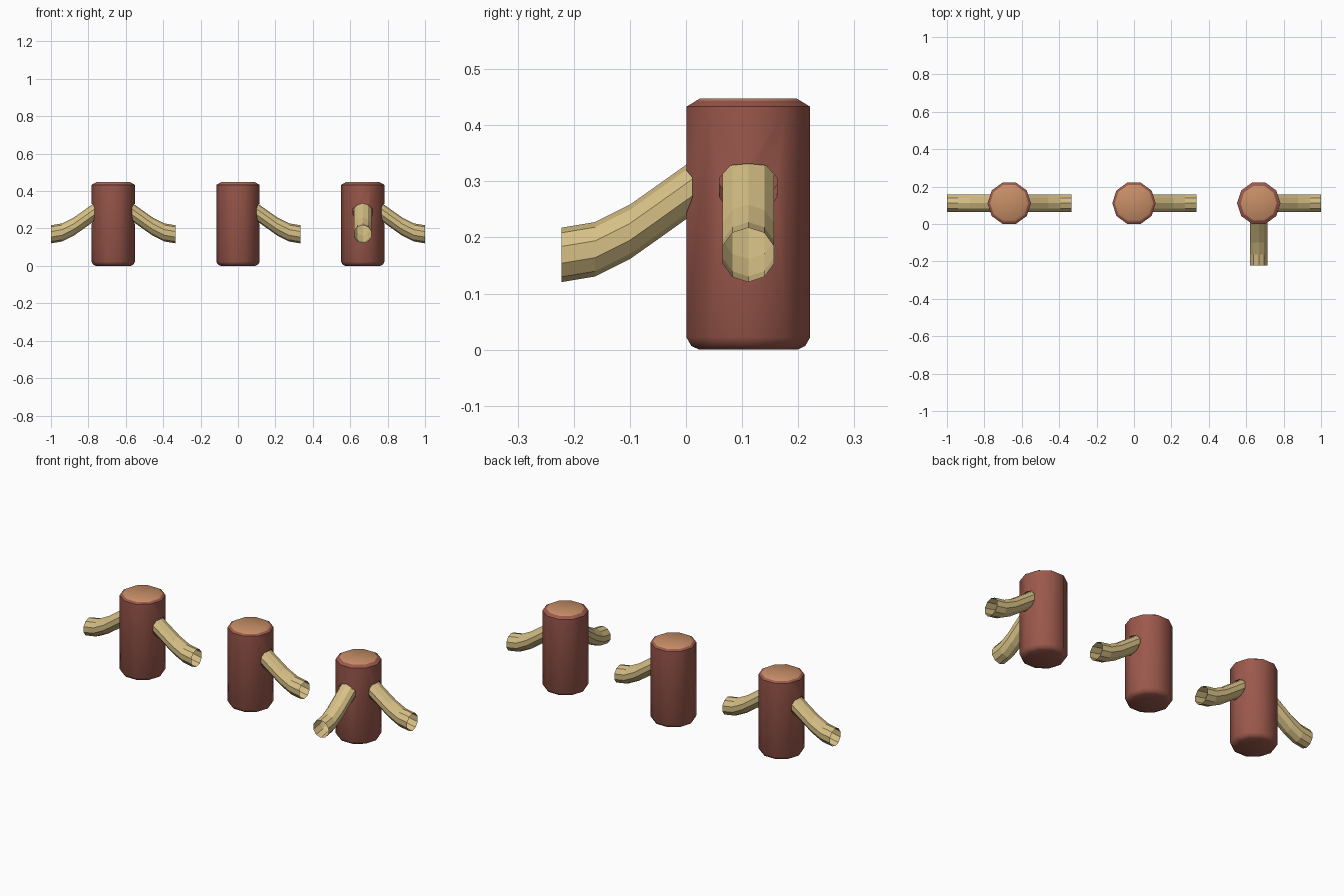
import bpy, bmesh, math
from mathutils import Matrix, Vector

cube = bpy.data.objects.get("Cube")
if cube:
    bpy.data.objects.remove(cube, do_unlink=True)

SIDES = 10
ROW_Y = 0.111


def make_material(name, rgb):
    mat = bpy.data.materials.new(name)
    mat.use_nodes = True
    mat.diffuse_color = (*rgb, 1)
    mat.node_tree.nodes["Principled BSDF"].inputs["Base Color"].default_value = (*rgb, 1)
    return mat


bark = make_material("red brown bark", (0.33, 0.098, 0.072))
cut_wood = make_material("orange cut wood", (0.57, 0.27, 0.135))
branch_wood = make_material("pale tan wood", (0.68, 0.53, 0.24))


def skin_rings(name, rings, mats, capped):
    """Bridge rings of points into a tube, optionally closing both ends."""
    bm = bmesh.new()
    loops = [[bm.verts.new(p) for p in ring] for ring in rings]
    for a, b in zip(loops, loops[1:]):
        for i in range(SIDES):
            j = (i + 1) % SIDES
            bm.faces.new((a[i], a[j], b[j], b[i]))
    if capped:
        bm.faces.new(loops[0][::-1])
        bm.faces.new(loops[-1])
    bmesh.ops.recalc_face_normals(bm, faces=bm.faces)
    mesh = bpy.data.meshes.new(name)
    bm.to_mesh(mesh)
    bm.free()
    obj = bpy.data.objects.new(name, mesh)
    bpy.context.collection.objects.link(obj)
    for m in mats:
        mesh.materials.append(m)
    return obj


def ring_angles():
    return [2 * math.pi * i / SIDES for i in range(SIDES)]


def make_tube(name, path, radius, post_x, angle, mats, capped):
    """Drooping tube with upright slices, aimed outwards from a post."""
    place = Matrix.Translation((post_x, ROW_Y, 0)) @ Matrix.Rotation(angle, 4, 'Z')
    rings = [[place @ Vector((d, radius * math.sin(a), z + radius * math.cos(a)))
              for a in ring_angles()] for d, z in path]
    return skin_rings(name, rings, mats, capped)


# Distance from the post axis and height along each branch
OUTER = [(0.111, 0.281), (0.16, 0.246), (0.211, 0.21), (0.273, 0.179), (0.333, 0.169)]
BRANCH_PATH = [(0.08, 0.303)] + OUTER
HOLE_PATH = [(0.068, 0.311)] + OUTER


def make_post(name, x, rim_radius, branches):
    # Post body with chamfered ends; the cut wood begins at rim_radius
    rim_z = 0.433 + 0.015 * (0.116 - rim_radius) / 0.026
    profile = [(0.092, 0), (0.107, 0.007), (0.116, 0.022), (0.116, 0.433),
               (rim_radius, rim_z), (0.09, 0.448)]
    rings = [[(x + r * math.cos(a), ROW_Y + r * math.sin(a), z) for a in ring_angles()]
             for r, z in profile]
    post = skin_rings(name, rings, (bark, cut_wood), True)
    for face in post.data.polygons:
        face.material_index = int(face.center.z > rim_z)

    # Sockets, each with a branch set into it
    cutters = []
    for label, angle in branches:
        make_tube(f"{name}_{label}_branch", BRANCH_PATH, 0.0485, x, angle,
                  (branch_wood,), False)
        cutter = make_tube(f"{name}_{label}_socket", HOLE_PATH, 0.054, x, angle,
                           (bark,), True)
        cutter.hide_render = True
        mod = post.modifiers.new("socket", 'BOOLEAN')
        mod.operation = 'DIFFERENCE'
        mod.solver = 'EXACT'
        mod.object = cutter
        cutters.append(cutter)
    depsgraph = bpy.context.evaluated_depsgraph_get()
    carved = bpy.data.meshes.new_from_object(post.evaluated_get(depsgraph))
    post.modifiers.clear()
    post.data = carved
    for cutter in cutters:
        bpy.data.objects.remove(cutter, do_unlink=True)

    # Rounded sides with crisp chamfers
    bpy.ops.object.select_all(action='DESELECT')
    post.select_set(True)
    bpy.context.view_layer.objects.active = post
    bpy.ops.object.shade_smooth_by_angle(angle=math.radians(38))


LEFT, RIGHT, FRONT = ("left", 0), ("right", math.pi), ("front", -math.pi / 2)
make_post("right_post", -0.667, 0.103, (LEFT, RIGHT))
make_post("middle_post", 0, 0.103, (LEFT,))
make_post("left_post", 0.667, 0.097, (LEFT, FRONT))
